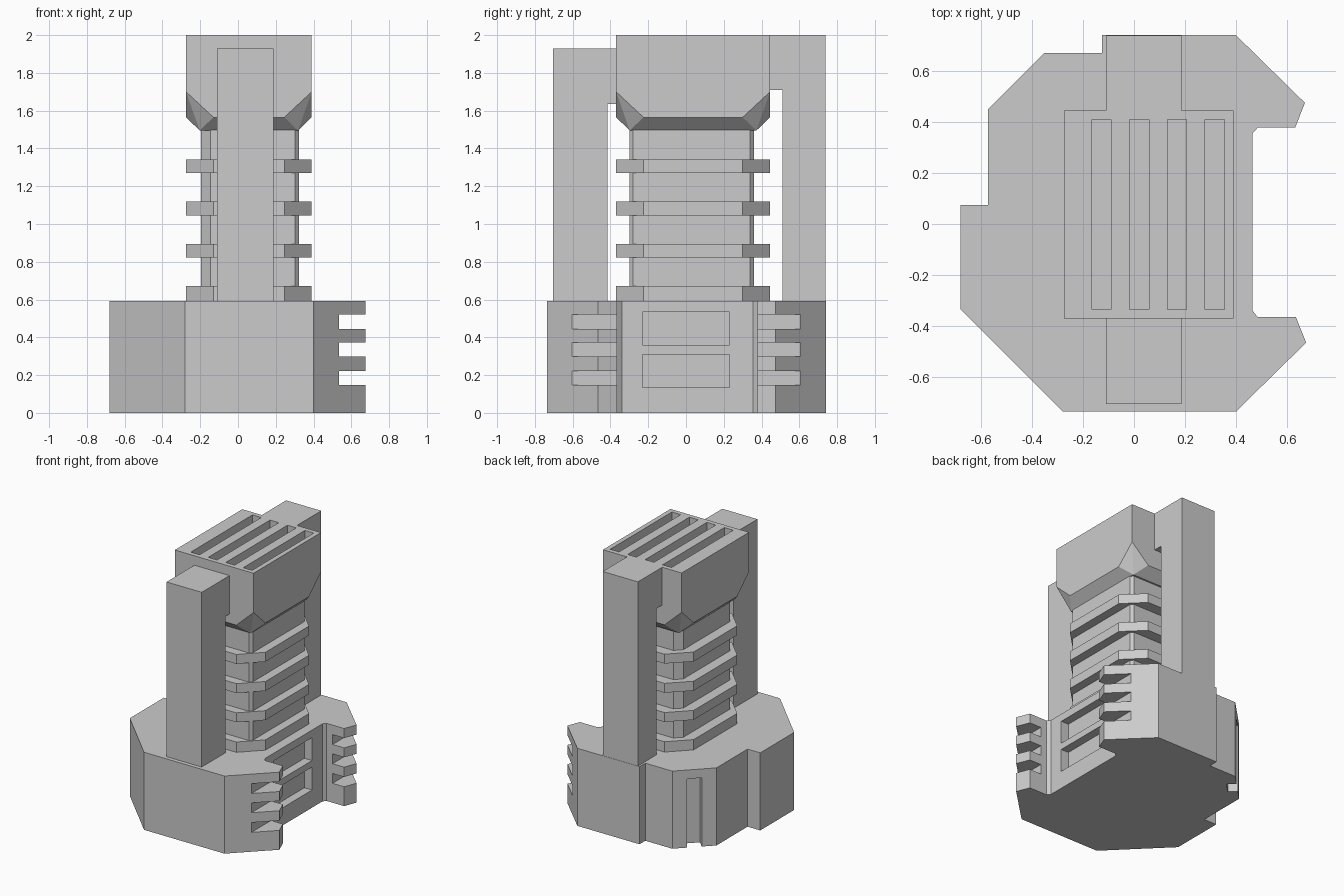
import bpy, bmesh
from math import radians

if "Cube" in bpy.data.objects:
    bpy.data.objects.remove(bpy.data.objects["Cube"])


def make(name, bm):
    bmesh.ops.recalc_face_normals(bm, faces=bm.faces)
    me = bpy.data.meshes.new(name)
    bm.to_mesh(me)
    bm.free()
    ob = bpy.data.objects.new(name, me)
    bpy.context.collection.objects.link(ob)
    return ob


def prism(name, pts, z0, z1):
    bm = bmesh.new()
    f = bm.faces.new([bm.verts.new((x, y, z0)) for x, y in pts])
    up = bmesh.ops.extrude_face_region(bm, geom=[f])["geom"]
    bmesh.ops.translate(bm, vec=(0, 0, z1 - z0),
                        verts=[v for v in up if isinstance(v, bmesh.types.BMVert)])
    return make(name, bm)


def box(name, x0, x1, y0, y1, z0, z1):
    return prism(name, [(x0, y0), (x1, y0), (x1, y1), (x0, y1)], z0, z1)


def cut(ob, cutters):
    for c in cutters:
        c.hide_render = True
        m = ob.modifiers.new("cut", "BOOLEAN")
        m.operation, m.solver, m.object = "DIFFERENCE", "EXACT", c
        bpy.context.view_layer.objects.active = ob
        bpy.ops.object.modifier_apply(modifier=m.name)
        bpy.data.objects.remove(c)


def chamfered(x0, x1, y0, y1, cl, cr):
    # rectangle with corner cuts cl on the left and cr on the right
    return [(x0 + cl, y0), (x1 - cr, y0), (x1, y0 + cr), (x1, y1 - cr),
            (x1 - cr, y1), (x0 + cl, y1), (x0, y1 - cl), (x0, y0 + cl)]


# Base block with two arms on the right
base = prism("base", [
    (-.28, -.735), (.40, -.735), (.675, -.465), (.635, -.365), (.485, -.365),
    (.465, -.34), (.465, .355), (.485, .378), (.632, .378), (.67, .475),
    (.40, .74), (-.125, .74), (-.125, .67), (-.353, .67), (-.573, .45),
    (-.573, .075), (-.68, .075), (-.68, -.335)], 0, .593)

# Arm grooves, side windows and the slot in the angled rear corner
cuts = [box("groove", .535, .8, -.85, .85, z, z + .075) for z in (.148, .298, .445)]
for z in (.135, .36):
    cuts.append(box("window", .40, .474, -.23, .23, z, z + .175))
slot = box("corner_slot", -.052, .052, -.07, .1, -.1, .525)
slot.rotation_euler.z = radians(45)
slot.location = (-.463, .56, 0)
bpy.context.view_layer.update()
cut(base, cuts + [slot])

# Tower core and ribs
X0, X1, Y0, Y1, C = -.275, .39, -.37, .445, .145
prism("tower_core", chamfered(-.195, .322, -.30, .36, .05, .02), .55, 1.53)
for i in range(4):
    z = .60 + i * .223
    prism(f"rib_{i + 1}", chamfered(X0, X1, Y0, Y1, C, C), z if i else .58, z + .072)

# Head: box tapering at the bottom, with cut lower corners
bm = bmesh.new()
for x, y in chamfered(X0, X1, Y0, Y1, C, C):
    bm.verts.new((x, y, 1.565))
for x in (X0, X1):
    for y in (Y0, Y1):
        bm.verts.new((x, y, 2))
        bm.verts.new((x, y, 1.70))
for x in (-.203, .318):
    for y in (-.298, .373):
        bm.verts.new((x, y, 1.495))
bmesh.ops.convex_hull(bm, input=bm.verts)
bmesh.ops.dissolve_limit(bm, angle_limit=radians(1), verts=bm.verts, edges=bm.edges)
head = make("head", bm)
cut(head, [box("vent", x, x + .075, -.335, .41, 1.85, 2.1)
           for x in (-.165, -.017, .131, .279)])


# Hooked columns joining the head, front and back
def column(name, profile):
    ob = prism(name, profile, 0, .297)
    for v in ob.data.vertices:
        y, z, x = v.co
        v.co = (x - .11, y, z)
    return ob


column("front_column", [(-.705, .58), (-.415, .58), (-.415, 1.635), (-.36, 1.635),
                        (-.36, 1.928), (-.705, 1.928)])
column("back_column", [(.738, .58), (.512, .58), (.512, 1.71), (.435, 1.71),
                       (.435, 2), (.738, 2)])
